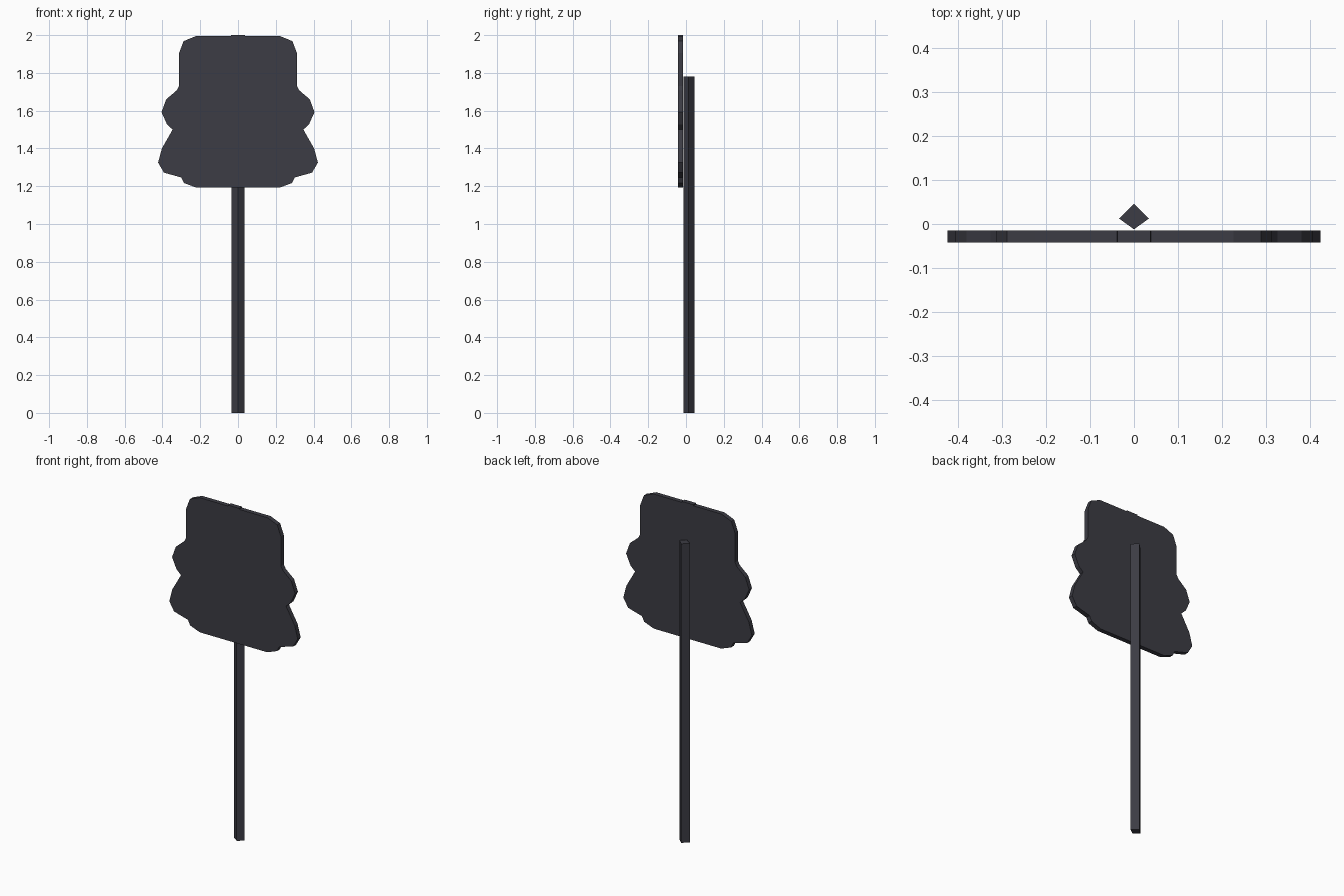
import bpy, bmesh

if "Cube" in bpy.data.objects:
    bpy.data.objects.remove(bpy.data.objects["Cube"])

# Shared dark paint
paint = bpy.data.materials.new("dark_paint")
paint.diffuse_color = (0.045, 0.045, 0.058, 1)
paint.use_nodes = True
paint.node_tree.nodes["Principled BSDF"].inputs["Base Color"].default_value = paint.diffuse_color


def prism(name, points, to_3d, start, end):
    """Extrude a closed 2D outline between two depths."""
    bm = bmesh.new()
    a = [bm.verts.new(to_3d(u, v, start)) for u, v in points]
    b = [bm.verts.new(to_3d(u, v, end)) for u, v in points]
    bm.faces.new(a)
    bm.faces.new(b[::-1])
    n = len(points)
    for i in range(n):
        j = (i + 1) % n
        bm.faces.new((a[i], b[i], b[j], a[j]))
    bmesh.ops.recalc_face_normals(bm, faces=bm.faces)
    mesh = bpy.data.meshes.new(name)
    bm.to_mesh(mesh)
    bm.free()
    mesh.materials.append(paint)
    obj = bpy.data.objects.new(name, mesh)
    bpy.context.collection.objects.link(obj)
    return obj


# Sign plate: right half of the outline (x, z), mirrored to the left
half = [(0.037, 2.0), (0.038, 1.994), (0.225, 1.994), (0.288, 1.968),
        (0.312, 1.905), (0.312, 1.73), (0.325, 1.707), (0.38, 1.66),
        (0.405, 1.592), (0.376, 1.528), (0.346, 1.50), (0.403, 1.40),
        (0.423, 1.325), (0.392, 1.272), (0.30, 1.246), (0.286, 1.217),
        (0.222, 1.193)]
outline = half + [(-x, z) for x, z in reversed(half)]
prism("sign_plate", outline, lambda x, z, y: (x, y, z), -0.042, -0.015)

# Four-sided post standing behind the plate
kite = [(0, -0.012), (0.034, 0.0125), (0, 0.0455), (-0.034, 0.0125)]
prism("post", kite, lambda x, y, z: (x, y, z), 0.0, 1.78)
